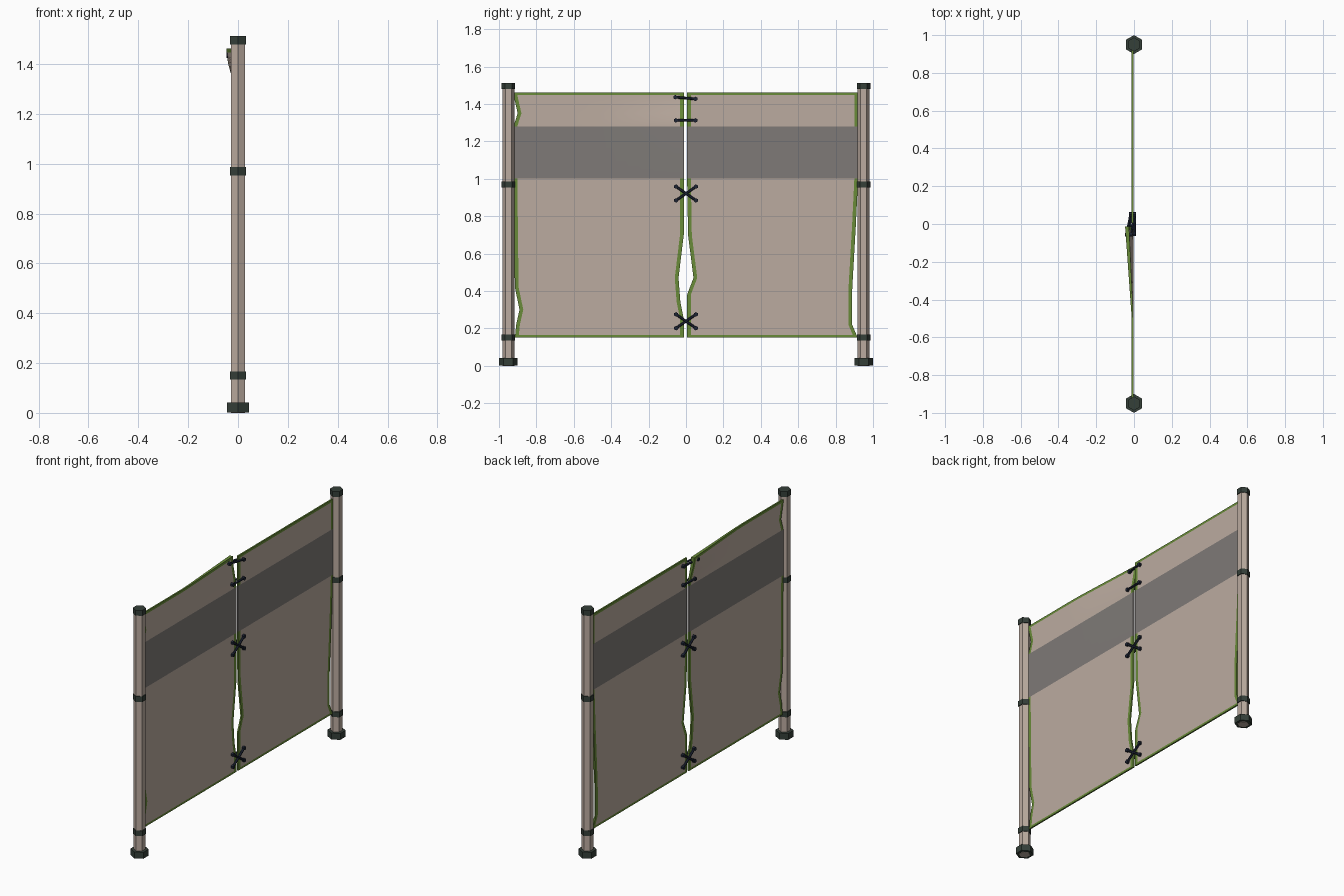
import bpy, bmesh, math
from mathutils import Vector, Matrix

if "Cube" in bpy.data.objects:
    bpy.data.objects.remove(bpy.data.objects["Cube"])


def material(name, rgb):
    m = bpy.data.materials.new(name)
    m.diffuse_color = (*rgb, 1)
    m.use_nodes = True
    m.node_tree.nodes["Principled BSDF"].inputs["Base Color"].default_value = m.diffuse_color
    return m


CLOTH = material("beige cloth", (0.50, 0.41, 0.35))
POST = material("beige post", (0.50, 0.41, 0.35))
BAND = material("grey band", (0.21, 0.195, 0.185))
GREEN = material("green hem", (0.14, 0.26, 0.04))
CAP = material("dark fittings", (0.035, 0.05, 0.04))
CORD = material("navy cord", (0.013, 0.018, 0.036))


def finish(bm, name, mats):
    bmesh.ops.recalc_face_normals(bm, faces=bm.faces)
    me = bpy.data.meshes.new(name)
    bm.to_mesh(me)
    bm.free()
    for m in mats:
        me.materials.append(m)
    ob = bpy.data.objects.new(name, me)
    bpy.context.collection.objects.link(ob)
    return ob


def rod(bm, p, q, r, sides=6, turn=0.0):
    """Capped prism from p to q."""
    p, q = Vector(p), Vector(q)
    d = q - p
    mat = (Matrix.Translation((p + q) / 2) @ d.to_track_quat('Z', 'Y').to_matrix().to_4x4()
           @ Matrix.Rotation(turn, 4, 'Z'))
    bmesh.ops.create_cone(bm, cap_ends=True, segments=sides, radius1=r, radius2=r,
                          depth=d.length, matrix=mat)


def hexagon(name, y, z0, z1, r, mat):
    """Upright hexagonal prism with corners pointing along y."""
    bm = bmesh.new()
    ring = [(r * math.sin(i * math.pi / 3), y + r * math.cos(i * math.pi / 3)) for i in range(6)]
    lo = [bm.verts.new((a, b, z0)) for a, b in ring]
    hi = [bm.verts.new((a, b, z1)) for a, b in ring]
    bm.faces.new(lo)
    bm.faces.new(hi)
    for i in range(6):
        j = (i + 1) % 6
        bm.faces.new((lo[i], lo[j], hi[j], hi[i]))
    return finish(bm, name, [mat])


# Posts with their collars, feet and caps
for side, y in (("left", -0.95), ("right", 0.95)):
    hexagon(side + "_post", y, 0.0, 1.5, 0.032, POST)
    hexagon(side + "_foot", y, 0.002, 0.041, 0.05, CAP)
    for part, z in (("lower_collar", 0.134), ("middle_collar", 0.953), ("top_cap", 1.479)):
        hexagon(f"{side}_{part}", y, z, z + 0.033, 0.037, CAP)


def lerp_path(path, z):
    for (z0, y0), (z1, y1) in zip(path, path[1:]):
        if z <= z1:
            return y0 + (y1 - y0) * max(0, z - z0) / (z1 - z0)
    return path[-1][1]


def clamp(v):
    return min(1, max(0, v))


ROWS = [.152, .165, .22, .25, .3, .34, .38, .42, .47, .6, .70, .75, 1.0,
        1.28, 1.31, 1.35, 1.40, 1.447, 1.462]


def panel(name, left, right, curl):
    """Thin cloth sheet with worn side edges, green hem and a grey band."""
    bm = bmesh.new()
    layers = []
    n = 14
    for x0, amount in ((-0.012, 0.036), (-0.003, 0.024)):
        grid = []
        for z in ROWS:
            a, b = lerp_path(left, z), lerp_path(right, z)
            ys = [a] + [a + .02 + (b - a - .04) * i / (n - 2) for i in range(n - 1)] + [b]
            row = []
            for y in ys:
                # Top corner near the middle curls towards -x
                f = curl * amount * clamp((y + .5) / .5) * clamp((z - 1.3) / .13)
                row.append(bm.verts.new((x0 - f, y, z)))
            grid.append(row)
        layers.append(grid)
    last = len(ROWS) - 2

    def in_band(r):
        return .99 < ROWS[r] < 1.1

    def quad(vs, mat):
        bm.faces.new(vs).material_index = mat

    for r in range(last + 1):
        for c in range(n):
            hem = r in (0, last) or c in (0, n - 1)
            mat = 1 if in_band(r) else (2 if hem else 0)
            for g in layers:
                quad((g[r][c], g[r][c + 1], g[r + 1][c + 1], g[r + 1][c]), mat)
    f, k = layers
    for r in range(last + 1):
        for c in (0, n):
            quad((f[r][c], f[r + 1][c], k[r + 1][c], k[r][c]), 1 if in_band(r) else 2)
    for r in (0, last + 1):
        for c in range(n):
            quad((f[r][c], f[r][c + 1], k[r][c + 1], k[r][c]), 2)
    ob = finish(bm, name, [CLOTH, BAND, GREEN])
    bpy.context.view_layer.objects.active = ob
    ob.select_set(True)
    bpy.ops.object.shade_smooth_by_angle(angle=math.radians(35))
    ob.select_set(False)


# Cloth panels
panel("left_cloth",
      [(.15, -.915), (.22, -.908), (.3, -.89), (.42, -.915), (1.0, -.922), (1.28, -.922),
       (1.35, -.90), (1.447, -.922)],
      [(.15, -.012), (.25, -.012), (.34, -.03), (.47, -.04), (.70, -.012), (1.46, -.012)], 1)
panel("right_cloth",
      [(.15, .006), (.38, .006), (.47, .04), (.70, .011), (1.0, .006), (1.46, .006)],
      [(.15, .918), (.22, .888), (.4, .888), (.75, .908), (1.0, .92), (1.46, .92)], 0)


def lace(name, strokes):
    """Cords on both cloth faces, joined by knots that pass through it.
    Each stroke end is (y, z, x shift)."""
    bm = bmesh.new()
    for a, b in strokes:
        for x in (-0.019, 0.004):
            rod(bm, (x + a[2], a[0], a[1]), (x + b[2], b[0], b[1]), 0.007)
        for y, z, s in (a, b):
            rod(bm, (-0.027 + s, y, z), (0.011 + s, y, z), 0.012)
    finish(bm, name, [CORD])


# Lacing between the panels
lace("top_lace", [((-.057, 1.436, -.02), (.05, 1.427, 0))])
lace("upper_lace", [((-.054, 1.312, -.002), (.05, 1.312, 0))])
for name, z in (("middle_cross_lace", .921), ("lower_cross_lace", .238)):
    lace(name, [((-.053, z - .037, 0), (.053, z + .037, 0)),
                ((-.053, z + .037, 0), (.053, z - .037, 0))])
